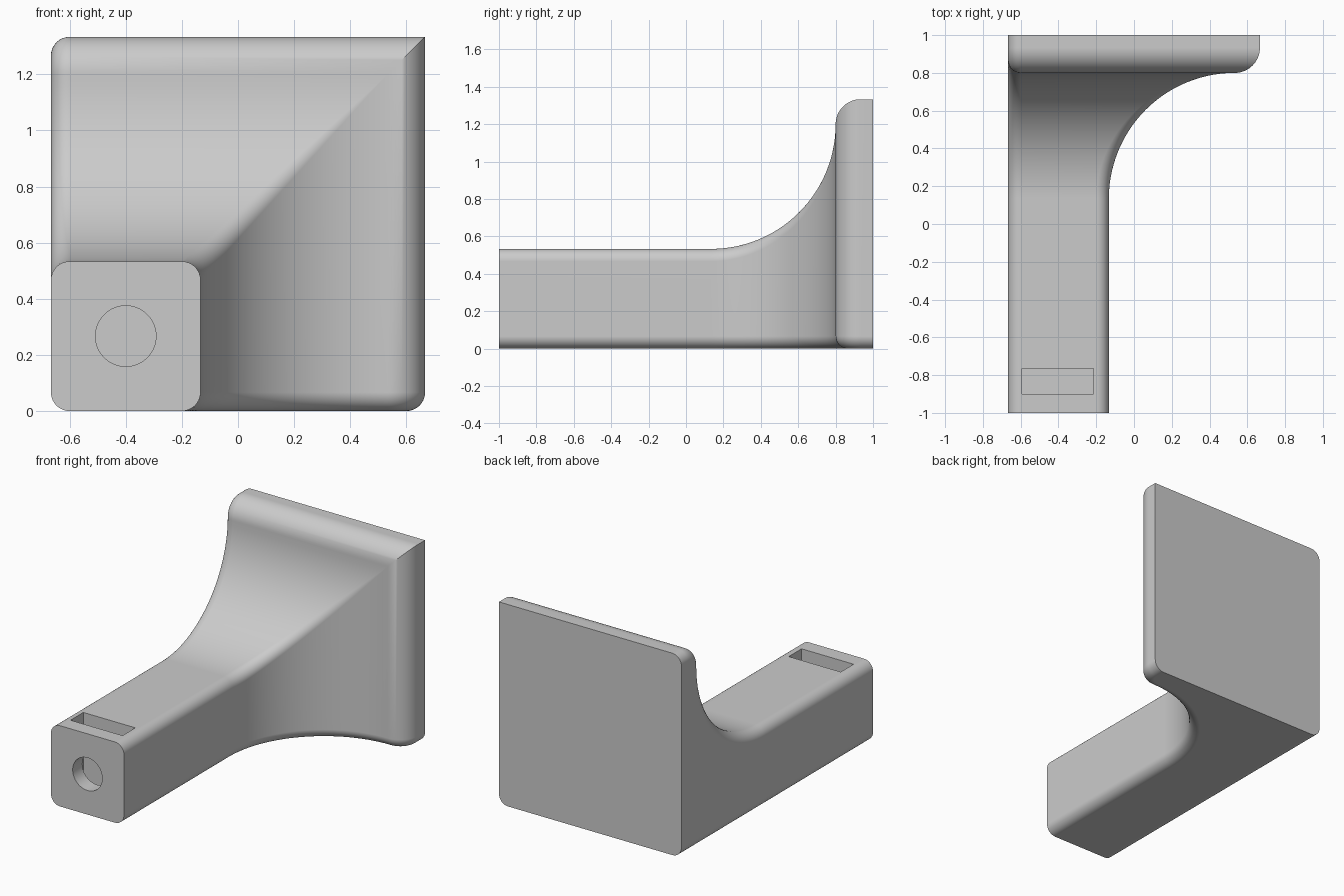
import bpy, bmesh, math
from mathutils import Vector

cube = bpy.data.objects.get("Cube")
if cube:
    bpy.data.objects.remove(cube)

# Main dimensions
LEFT = -2 / 3            # flat side shared by arm and plate
R = 1 / 15               # edge rounding
ARM, FULL = 8 / 15, 4 / 3
SWEEP, LIP = 2 / 3, 2 / 15
ARC, STEPS = 8, 28

grey = bpy.data.materials.new("plain_grey")
grey.use_nodes = True
colour = (0.6, 0.6, 0.6, 1)
grey.diffuse_color = colour
grey.node_tree.nodes["Principled BSDF"].inputs["Base Color"].default_value = colour


def arc(centre, n1, n2):
    """Rounded corner from direction n1 to n2."""
    a, b = Vector(n1), Vector(n2)
    angle = a.angle(b)
    for i in range(ARC + 1):
        t = i / ARC
        if angle < 1e-4:
            d = a
        else:
            d = (a * math.sin((1 - t) * angle) + b * math.sin(t * angle)) / math.sin(angle)
        yield Vector(centre) + d * R


def section(y, size, phi, sharp):
    """Square section with rounded corners; phi is the slope of its outer sides."""
    s, c = math.sin(phi), math.cos(phi)
    far, yc, high = LEFT + size - R * c, y + R * s, size - R * c
    up, side, down, left = (0, -s, c), (c, -s, 0), (0, 0, -1), (-1, 0, 0)
    pts = list(arc((LEFT + R, yc, R), left, down))
    pts += arc((far, yc, R), down, side)
    if sharp:
        pts += [Vector((LEFT + size, y, size))] * (ARC + 1)
    else:
        pts += arc((far, yc, high), side, up)
    pts += arc((LEFT + R, yc, high), up, left)
    return pts


# Stations: straight arm, concave sweep, rounded plate lip, plate back
stations = [(-1, ARM, 0, False)]
top = ARM + SWEEP
for i in range(STEPS + 1):
    p = math.pi / 2 * i / STEPS
    stations.append((LIP + SWEEP * math.sin(p), top - SWEEP * math.cos(p), p, False))
for i in range(1, ARC * 2 + 1):
    p = math.pi / 2 * (1 - i / (ARC * 2))
    stations.append((1 - R - LIP * math.sin(p), top + LIP * math.cos(p), p, True))
stations.append((1, FULL, 0, True))

bm = bmesh.new()
rings = [[bm.verts.new(p) for p in section(*st)] for st in stations]
for a, b in zip(rings, rings[1:]):
    for i in range(len(a)):
        j = (i + 1) % len(a)
        bm.faces.new((a[i], a[j], b[j], b[i]))
bm.faces.new(rings[0])
bm.faces.new(rings[-1])
bmesh.ops.remove_doubles(bm, verts=bm.verts, dist=1e-5)
bmesh.ops.recalc_face_normals(bm, faces=bm.faces)
mesh = bpy.data.meshes.new("flared_bracket")
bm.to_mesh(mesh)
bm.free()
mesh.materials.append(grey)
bracket = bpy.data.objects.new("flared_bracket", mesh)
bpy.context.collection.objects.link(bracket)


def cut(cutter):
    cutter.hide_render = True
    cutter.data.materials.append(grey)
    bpy.context.view_layer.objects.active = bracket
    mod = bracket.modifiers.new("cut", "BOOLEAN")
    mod.operation, mod.solver, mod.object = "DIFFERENCE", "EXACT", cutter
    bpy.ops.object.modifier_apply(modifier=mod.name)
    bpy.data.objects.remove(cutter)


# Nut slot in the arm's top
bottom = 0.08
bpy.ops.mesh.primitive_cube_add(size=1, location=(-0.404, -0.833, (bottom + 0.7) / 2))
slot = bpy.context.object
slot.name = "slot_cutter"
slot.scale = (0.38, 0.134, 0.7 - bottom)
cut(slot)

# Round hole from the front end into the slot
bpy.ops.mesh.primitive_cylinder_add(vertices=64, radius=0.108, depth=0.3,
                                    location=(-0.4, -1, 0.267), rotation=(math.pi / 2, 0, 0))
hole = bpy.context.object
hole.name = "hole_cutter"
cut(hole)

# Smooth curved faces, crisp edges
bpy.ops.object.select_all(action="DESELECT")
bracket.select_set(True)
bpy.context.view_layer.objects.active = bracket
bpy.ops.object.shade_smooth_by_angle(angle=math.radians(30))
weighted = bracket.modifiers.new("even_shading", "WEIGHTED_NORMAL")
weighted.keep_sharp = True
